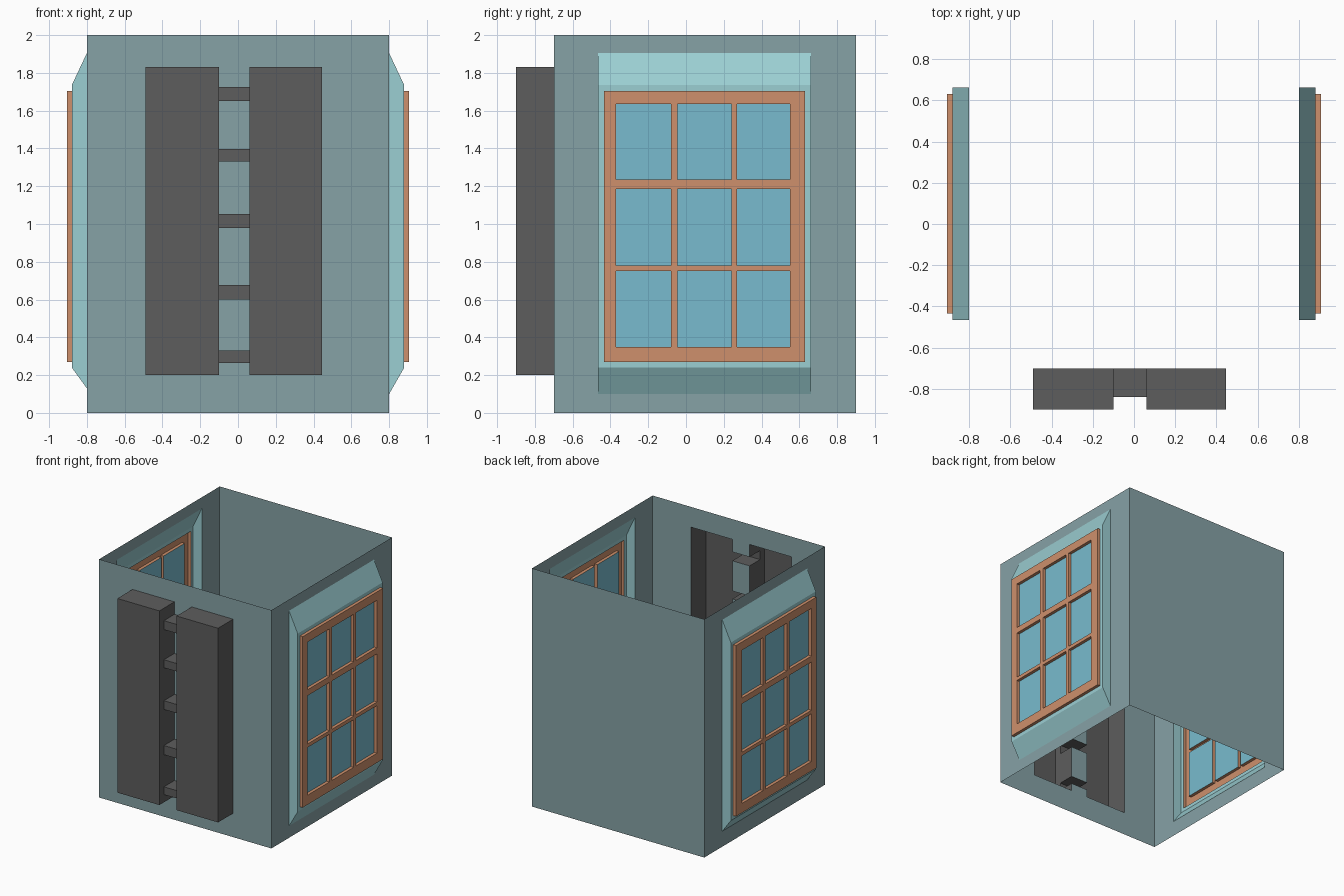
import bpy, bmesh
from mathutils import Vector

if "Cube" in bpy.data.objects:
    bpy.data.objects.remove(bpy.data.objects["Cube"])

def material(name, rgb):
    m = bpy.data.materials.new(name)
    m.diffuse_color = (*rgb, 1)
    m.use_nodes = True
    m.node_tree.nodes["Principled BSDF"].inputs["Base Color"].default_value = m.diffuse_color
    return m

WALL = material("wall_paint", (0.24, 0.36, 0.38))
TRIM = material("pale_trim", (0.33, 0.62, 0.65))
WOOD = material("window_wood", (0.62, 0.28, 0.15))
GLASS = material("glass", (0.19, 0.50, 0.62))
DARK = material("dark_stone", (0.11, 0.11, 0.11))

def make(name, quads, mat, place, flip=False):
    """Mesh from quads given as (u, v, depth) corners."""
    bm = bmesh.new()
    for q in quads:
        bm.faces.new([bm.verts.new(place(*p)) for p in q])
    bmesh.ops.remove_doubles(bm, verts=bm.verts, dist=1e-5)
    if flip:
        bmesh.ops.reverse_faces(bm, faces=bm.faces)
    me = bpy.data.meshes.new(name)
    bm.to_mesh(me)
    bm.free()
    me.materials.append(mat)
    ob = bpy.data.objects.new(name, me)
    bpy.context.collection.objects.link(ob)

def relief(parts, us, vs, pick, place, flip=False):
    """Stepped panel: pick(i, j) names each cell's part (None = hole),
    parts gives its depth and material; steps belong to the higher part."""
    quads = {k: [] for k in parts}
    nu, nv = len(us) - 1, len(vs) - 1

    def higher(a, b):
        return a if parts[a][0] > parts[b][0] else b

    for i in range(nu):
        for j in range(nv):
            k = pick(i, j)
            if k is None:
                continue
            u0, u1, v0, v1, d = us[i], us[i+1], vs[j], vs[j+1], parts[k][0]
            quads[k].append([(u0, v0, d), (u1, v0, d), (u1, v1, d), (u0, v1, d)])
            n = pick(i + 1, j) if i + 1 < nu else None
            if n and parts[n][0] != d:
                e = parts[n][0]
                quads[higher(k, n)].append([(u1, v0, d), (u1, v0, e), (u1, v1, e), (u1, v1, d)])
            n = pick(i, j + 1) if j + 1 < nv else None
            if n and parts[n][0] != d:
                e = parts[n][0]
                quads[higher(k, n)].append([(u0, v1, d), (u1, v1, d), (u1, v1, e), (u0, v1, e)])
    for k, q in quads.items():
        make(k, q, parts[k][1], place, flip)

# Front wall with two pillars and the rungs between them
def front_cell(i, j):
    if i in (0, 4) or j in (0, 12):
        return "front_wall"
    if i in (1, 3):
        return "front_pillars"
    return "pillar_rungs" if j % 2 == 0 else "front_wall"

relief({"front_wall": (0, WALL), "front_pillars": (0.2, DARK), "pillar_rungs": (0.14, DARK)},
       [-0.8, -0.49, -0.10, 0.06, 0.445, 0.8],
       [0, 0.2, 0.265, 0.33, 0.60, 0.677, 0.98, 1.053, 1.33, 1.397, 1.65, 1.725, 1.83, 2],
       front_cell, lambda u, v, d: Vector((u, -0.7 - d, v)))

# Back wall
make("back_wall", [[(0.8, 0, 0), (-0.8, 0, 0), (-0.8, 2, 0), (0.8, 2, 0)]], WALL,
     lambda u, v, d: Vector((u, 0.9, v)))

# Side walls, each with a projecting bay and a nine-pane window
Y = [-0.465, -0.435, -0.37, -0.08, -0.045, 0.24, 0.27, 0.55, 0.63, 0.662]
Z = [0.24, 0.27, 0.35, 0.75, 0.78, 1.185, 1.235, 1.635, 1.705, 1.735]

for side, s, low in (("right", 1, 0.10), ("left", -1, 0.13)):
    def place(u, v, d, s=s):
        return Vector((s * (0.8 + d), u, v))
    flip = s < 0
    wall, rim = side + "_wall", side + "_bay_face"
    frame, panes = side + "_window_frame", side + "_window_panes"

    # Wall with an opening for the bay
    relief({wall: (0, WALL)}, [-0.7, Y[0], Y[-1], 0.9], [0, low, 1.905, 2],
           lambda i, j: None if i == j == 1 else wall, place, flip)

    # Bay sides, sloped at top and bottom
    base = [(Y[0], low, 0), (Y[-1], low, 0), (Y[-1], 1.905, 0), (Y[0], 1.905, 0)]
    face = [(Y[0], Z[0], 0.08), (Y[-1], Z[0], 0.08), (Y[-1], Z[-1], 0.08), (Y[0], Z[-1], 0.08)]
    make(side + "_bay_sides", [[base[k], base[(k + 1) % 4], face[(k + 1) % 4], face[k]]
                               for k in range(4)], TRIM, place, flip)

    # Window face
    def window_cell(i, j):
        if i in (0, 8) or j in (0, 8):
            return rim
        return panes if i % 2 == 0 and j % 2 == 0 else frame

    relief({rim: (0.08, TRIM), frame: (0.106, WOOD), panes: (0.08, GLASS)},
           Y, Z, window_cell, place, flip)
